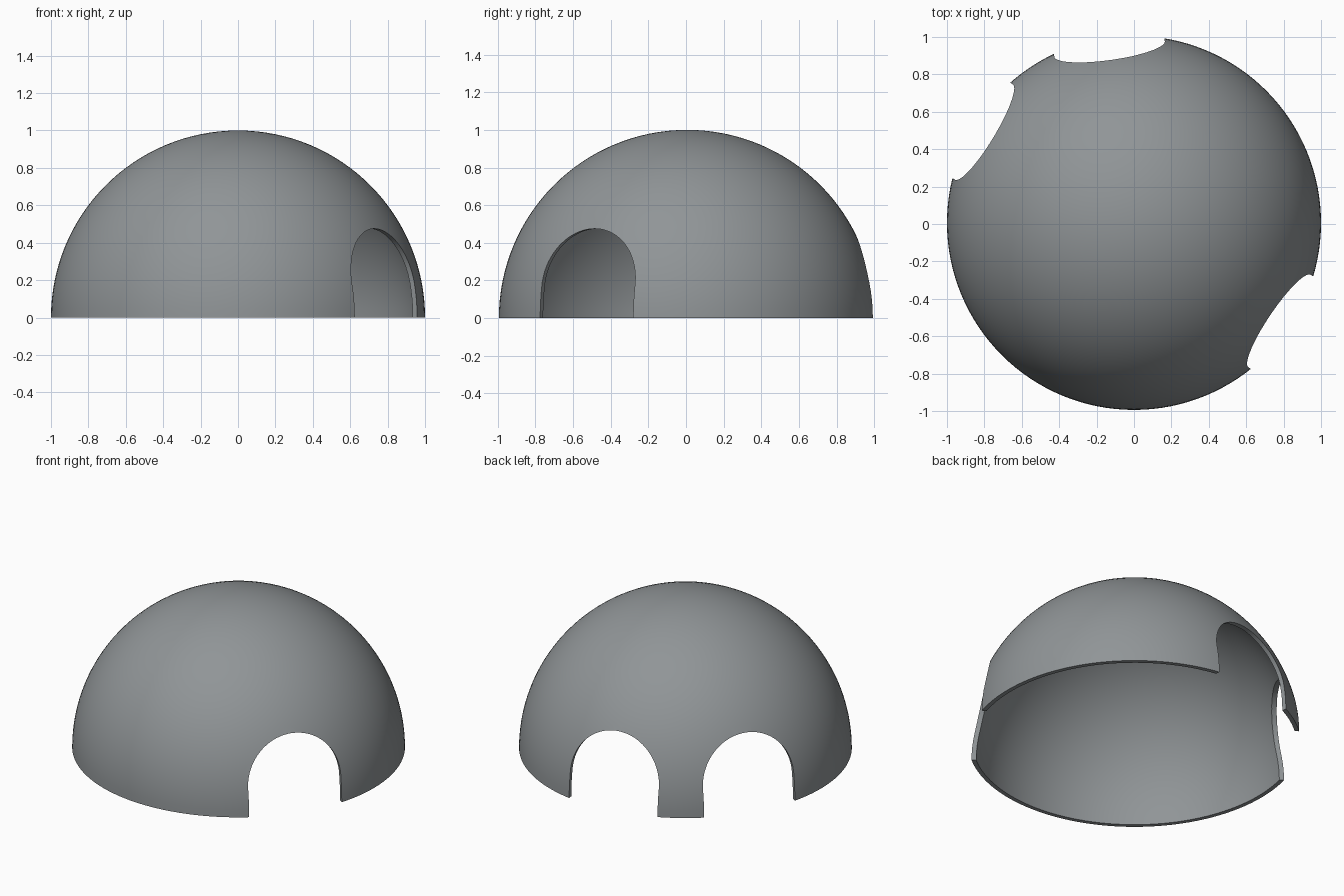
import bpy, bmesh, math
from mathutils import Matrix, Vector

if "Cube" in bpy.data.objects:
    bpy.data.objects.remove(bpy.data.objects["Cube"])

R, THICK, CY = 1.0, 0.027, 0.006      # outer radius, wall, centre offset in y
SEGS, RINGS = 128, 32
HALF_W, SPRING = 0.298, 0.177         # doorway half width, height where the arch starts

grey = bpy.data.materials.new("slate grey")
grey.diffuse_color = (0.28, 0.30, 0.31, 1)
grey.use_nodes = True
grey.node_tree.nodes["Principled BSDF"].inputs["Base Color"].default_value = grey.diffuse_color


def make_object(name, bm):
    bmesh.ops.recalc_face_normals(bm, faces=bm.faces)
    mesh = bpy.data.meshes.new(name)
    bm.to_mesh(mesh)
    bm.free()
    obj = bpy.data.objects.new(name, mesh)
    bpy.context.collection.objects.link(obj)
    mesh.materials.append(grey)
    return obj


# dome shell: outer and inner arcs joined at the rim, spun around the axis
bm = bmesh.new()
profile = []
for radius, order in ((R, range(RINGS, -1, -1)), (R - THICK, range(RINGS + 1))):
    for i in order:
        a = math.pi / 2 * i / RINGS
        profile.append(bm.verts.new((radius * math.cos(a), 0, radius * math.sin(a))))
edges = [bm.edges.new(pair) for pair in zip(profile, profile[1:])]
bmesh.ops.spin(bm, geom=profile + edges, axis=(0, 0, 1), cent=(0, 0, 0),
               angle=2 * math.pi, steps=SEGS, use_merge=True)
bmesh.ops.remove_doubles(bm, verts=bm.verts, dist=1e-4)
bmesh.ops.translate(bm, verts=bm.verts, vec=(0, CY, 0))
dome = make_object("dome_shell", bm)


# arched doorway cutter, pushed outward along a heading
def doorway_cutter(heading):
    bm = bmesh.new()
    outline = [(-HALF_W, -0.2), (HALF_W, -0.2)]
    for i in range(49):
        a = math.pi * i / 48
        outline.append((HALF_W * math.cos(a), SPRING + HALF_W * math.sin(a)))
    face = bm.faces.new([bm.verts.new((0.4, y, z)) for y, z in outline])
    out = bmesh.ops.extrude_face_region(bm, geom=[face])
    moved = [v for v in out["geom"] if isinstance(v, bmesh.types.BMVert)]
    bmesh.ops.translate(bm, verts=moved, vec=Vector((0.9, 0, 0)))
    turn = Matrix.Translation((0, CY, 0)) @ Matrix.Rotation(math.radians(heading), 4, 'Z')
    bmesh.ops.transform(bm, matrix=turn, verts=bm.verts)
    cutter = make_object("doorway_cutter", bm)
    cutter.hide_render = True
    return cutter


# three doorways
bpy.context.view_layer.objects.active = dome
dome.select_set(True)
for heading in (-34, 98, 148.8):
    cutter = doorway_cutter(heading)
    mod = dome.modifiers.new("doorway", 'BOOLEAN')
    mod.operation, mod.solver, mod.object = 'DIFFERENCE', 'EXACT', cutter
    bpy.ops.object.modifier_apply(modifier=mod.name)
    bpy.data.objects.remove(cutter)

bpy.ops.object.shade_smooth_by_angle(angle=math.radians(30))
